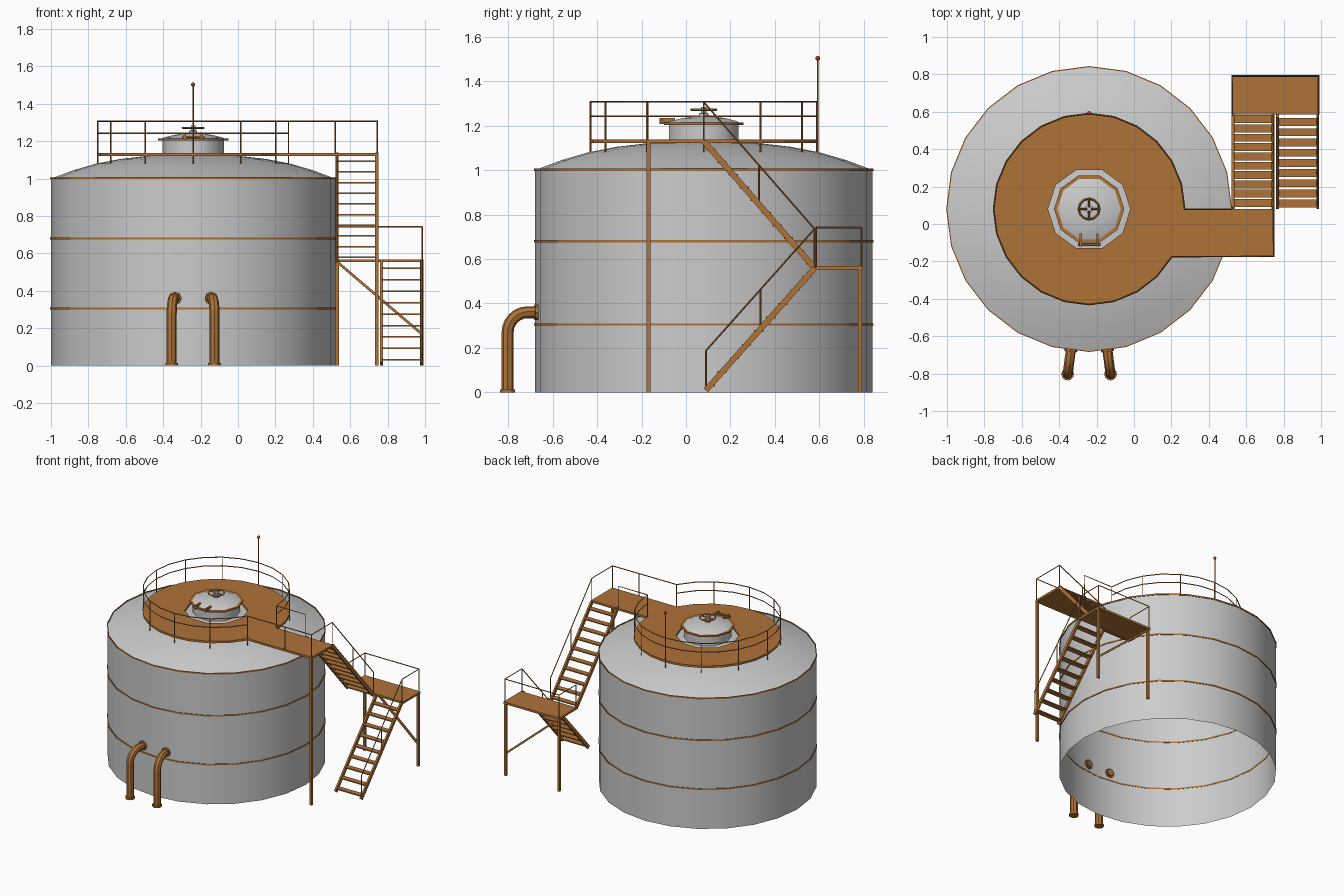
import bpy, bmesh
from math import sin, cos, radians, pi
from mathutils import Vector, Matrix

if "Cube" in bpy.data.objects:
    bpy.data.objects.remove(bpy.data.objects["Cube"])

CX, CY = -0.24, 0.08          # tank axis


def material(name, rgb):
    m = bpy.data.materials.new(name)
    m.diffuse_color = (*rgb, 1)
    m.use_nodes = True
    m.node_tree.nodes["Principled BSDF"].inputs["Base Color"].default_value = m.diffuse_color
    return m


ORANGE = material("orange_paint", (0.42, 0.17, 0.04))
RED = material("red_lamp", (0.6, 0.04, 0.02))


def finish(ob, mat=None, smooth=False):
    bpy.ops.object.select_all(action='DESELECT')
    ob.select_set(True)
    bpy.context.view_layer.objects.active = ob
    if ob.type == 'CURVE':
        bpy.ops.object.convert(target='MESH')
        ob = bpy.context.object
    if mat:
        ob.data.materials.clear()
        ob.data.materials.append(mat)
    if smooth:
        bpy.ops.object.shade_smooth_by_angle(angle=radians(40))
    else:
        ob.data.polygons.foreach_set("use_smooth", [False] * len(ob.data.polygons))
    return ob


def link(name, data):
    ob = bpy.data.objects.new(name, data)
    bpy.context.collection.objects.link(ob)
    return ob


def polar(r, deg, z):
    return (CX + r * cos(radians(deg)), CY + r * sin(radians(deg)), z)


def lathe(name, profile, n, mat=None, smooth=True, closed=False, at=(CX, CY)):
    """Revolve (radius, z) points about a vertical axis."""
    bm = bmesh.new()
    vs = [bm.verts.new((at[0] + r, at[1], z)) for r, z in profile]
    es = [bm.edges.new(p) for p in zip(vs, vs[1:])]
    if closed:
        es.append(bm.edges.new((vs[-1], vs[0])))
    bmesh.ops.spin(bm, geom=vs + es, cent=(*at, 0), axis=(0, 0, 1),
                   angle=2 * pi, steps=n, use_merge=True)
    bmesh.ops.remove_doubles(bm, verts=bm.verts, dist=1e-5)
    bmesh.ops.recalc_face_normals(bm, faces=bm.faces)
    me = bpy.data.meshes.new(name)
    bm.to_mesh(me)
    bm.free()
    return finish(link(name, me), mat, smooth)


def boxes(name, spans, mat=ORANGE):
    """Axis aligned boxes (x0, x1, y0, y1, z0, z1) in one mesh."""
    bm = bmesh.new()
    for x0, x1, y0, y1, z0, z1 in spans:
        m = Matrix.Translation(((x0 + x1) / 2, (y0 + y1) / 2, (z0 + z1) / 2))
        bmesh.ops.create_cube(bm, size=1, matrix=m @ Matrix.Diagonal((x1 - x0, y1 - y0, z1 - z0, 1)))
    me = bpy.data.meshes.new(name)
    bm.to_mesh(me)
    bm.free()
    return finish(link(name, me), mat)


def beam(name, a, b, w, h, mat=ORANGE):
    """Rectangular bar from a to b."""
    a, b = Vector(a), Vector(b)
    d = b - a
    ob = boxes(name, [(-w / 2, w / 2, -h / 2, h / 2, 0, d.length)], mat)
    z = d.normalized()
    x = Vector((1, 0, 0)) if abs(z.x) < 0.5 else Vector((0, 1, 0))
    y = z.cross(x).normalized()
    x = y.cross(z)
    ob.matrix_world = Matrix.Translation(a) @ Matrix((x, y, z)).transposed().to_4x4()
    return ob


def tube(name, paths, r=0.004, res=0, mat=ORANGE, smooth=False):
    """Bevelled polyline tubes."""
    cu = bpy.data.curves.new(name, 'CURVE')
    cu.dimensions = '3D'
    cu.bevel_depth, cu.bevel_resolution, cu.use_fill_caps = r, res, True
    for pts in paths:
        s = cu.splines.new('POLY')
        s.points.add(len(pts) - 1)
        for p, co in zip(s.points, pts):
            p.co = (*co, 1)
    return finish(link(name, cu), mat, smooth)


# Tank shell (open below), domed roof and weld bands
lathe("tank_shell", [(0.76, 0), (0.76, 1.0)], 24)
lathe("tank_roof", [(0.76, 1.0), (0.64, 1.045), (0.52, 1.08), (0.39, 1.105),
                    (0.26, 1.12), (0.13, 1.128), (0, 1.13)], 24)
for i, z in enumerate((0.305, 0.68, 1.002)):
    lathe(f"tank_band_{i}", [(0.758, z - .005), (0.764, z - .005), (0.764, z + .005), (0.758, z + .005)],
          24, ORANGE, closed=True)

# Roof walkway with bridge, one outline with a hole for the hatch
cu = bpy.data.curves.new("roof_walkway", 'CURVE')
cu.dimensions, cu.fill_mode, cu.extrude = '2D', 'BOTH', 0.008
outer = [polar(0.515, a, 0) for a in range(0, 331, 15)] + [(0.75, -0.177, 0), (0.75, 0.08, 0)]
hole = [polar(0.22, a, 0) for a in range(0, 360, 36)]
for pts in (outer, hole):
    s = cu.splines.new('POLY')
    s.points.add(len(pts) - 1)
    for p, co in zip(s.points, pts):
        p.co = (*co, 1)
    s.use_cyclic_u = True
ob = link("roof_walkway", cu)
ob.location.z = 1.13
finish(ob, ORANGE)

# Walkway guard rail
for z in (1.242, 1.308):
    tube(f"roof_rail_{int(z * 1000)}", [[polar(0.51, a, z) for a in range(0, 331, 15)]])
tube("roof_rail_posts", [[polar(0.51, a, 1.075), polar(0.51, a, 1.308)] for a in range(0, 331, 30)])
tube("bridge_rail", [[(0.27, 0.08, 1.308), (0.52, 0.08, 1.308), (0.52, 0.08, 1.13)],
                     [polar(0.51, -30, 1.308), (0.745, -0.172, 1.308), (0.745, 0.08, 1.308)],
                     [(0.745, -0.172, 1.13), (0.745, -0.172, 1.308)],
                     [(0.52, -0.172, 1.13), (0.52, -0.172, 1.308)],
                     [(0.745, 0.08, 1.13), (0.745, 0.08, 1.308)]])

# Roof hatch: neck, flange, lid, handwheel and hinge
lathe("hatch_neck", [(0.165, 1.1), (0.165, 1.21)], 10)
lathe("hatch_flange", [(0.16, 1.204), (0.188, 1.204), (0.188, 1.214), (0.16, 1.214)],
      10, ORANGE, closed=True)
lathe("hatch_lid", [(0.17, 1.214), (0.15, 1.222), (0.1, 1.234), (0.05, 1.241), (0, 1.243)], 10)
lathe("wheel_hub", [(0, 1.24), (0.022, 1.24), (0.022, 1.255), (0.012, 1.258), (0.012, 1.285), (0, 1.285)], 10)
lathe("hand_wheel", [(0.05, 1.271), (0.056, 1.265), (0.062, 1.271), (0.056, 1.277)], 12, ORANGE, closed=True)
tube("wheel_spokes", [[polar(0.056, a, 1.271), polar(0.056, a + 180, 1.271)] for a in (0, 90)], 0.005)
boxes("hatch_hinge", [(x - .006, x + .006, -0.12, -0.05, 1.208, 1.235) for x in (-0.285, -0.195)])
tube("hinge_pin", [[(-0.3, -0.11, 1.22), (-0.18, -0.11, 1.22)]], 0.008, 1)

# Aerial with warning lamp
tube("aerial", [[(CX, 0.593, 1.08), (CX, 0.593, 1.5)]], 0.004)
bpy.ops.mesh.primitive_uv_sphere_add(segments=8, ring_count=6, radius=0.011, location=(CX, 0.593, 1.503))
bpy.context.object.name = "warning_lamp"
finish(bpy.context.object, RED, True)

# Twin pipes elbowing radially into the shell
for name, deg in (("left", -97.4), ("right", -82.6)):
    R, B, Z = 0.89, 0.09, 0.36
    path = [polar(R, deg, 0), polar(R, deg, Z - B)]
    path += [polar(R - B + B * cos(t * pi / 12), deg, Z - B + B * sin(t * pi / 12)) for t in range(1, 7)]
    path += [polar(0.735, deg, Z)]
    tube(f"{name}_pipe", [path], 0.027, 2, smooth=True)
    tube(f"{name}_pipe_wall_flange", [[polar(0.768, deg, Z), polar(0.745, deg, Z)]], 0.035, 2, smooth=True)
    lathe(f"{name}_pipe_foot", [(0, 0), (0.034, 0), (0.034, 0.014), (0, 0.014)], 12, ORANGE,
          at=polar(R, deg, 0)[:2])

# Stair landing, legs and brace
boxes("stair_landing", [(0.52, 0.992, 0.585, 0.797, 0.553, 0.569)])
boxes("support_posts", [(x - .009, x + .009, y - .009, y + .009, 0, z)
                        for x, y, z in ((0.53, 0.783, 0.555), (0.982, 0.783, 0.555), (0.741, -0.168, 1.125))])
beam("landing_brace", (0.53, 0.783, 0.555), (0.982, 0.783, 0.17), 0.014, 0.014)
L = 0.742
tube("landing_rail", [[(0.985, 0.585, L), (0.985, 0.79, L), (0.525, 0.79, L), (0.525, 0.585, L)]] +
     [[(x, y, 0.56), (x, y, L)] for x in (0.525, 0.985) for y in (0.585, 0.79)])


# Two flights of stairs, each with stringers, treads and one handrail
def flight(name, x0, x1, top, bottom, count, rail_x, rise):
    (ya, za), (yb, zb) = top, bottom
    for side, x in (("inner", x0 + .007), ("outer", x1 - .007)):
        beam(f"{name}_{side}_stringer", (x, ya, za), (x, yb, zb), 0.014, 0.026)
    spans = []
    for i in range(count):
        t = (i + 0.65) / count
        y, z = ya + (yb - ya) * t, za + (zb - za) * t
        spans.append((x0 + .01, x1 - .01, y - .021, y + .021, z - .004, z + .004))
    boxes(f"{name}_treads", spans)
    ym, zm = (ya + yb) / 2, (za + zb) / 2
    tube(f"{name}_handrail", [[(rail_x, ya, za + rise), (rail_x, yb, zb + rise)]] +
         [[(rail_x, y, z), (rail_x, y, z + rise)] for y, z in (top, (ym, zm), bottom)])


flight("upper_flight", 0.522, 0.75, (0.08, 1.13), (0.578, 0.56), 10, 0.745, 0.176)
flight("lower_flight", 0.76, 0.99, (0.58, 0.56), (0.09, 0.01), 9, 0.985, 0.178)
